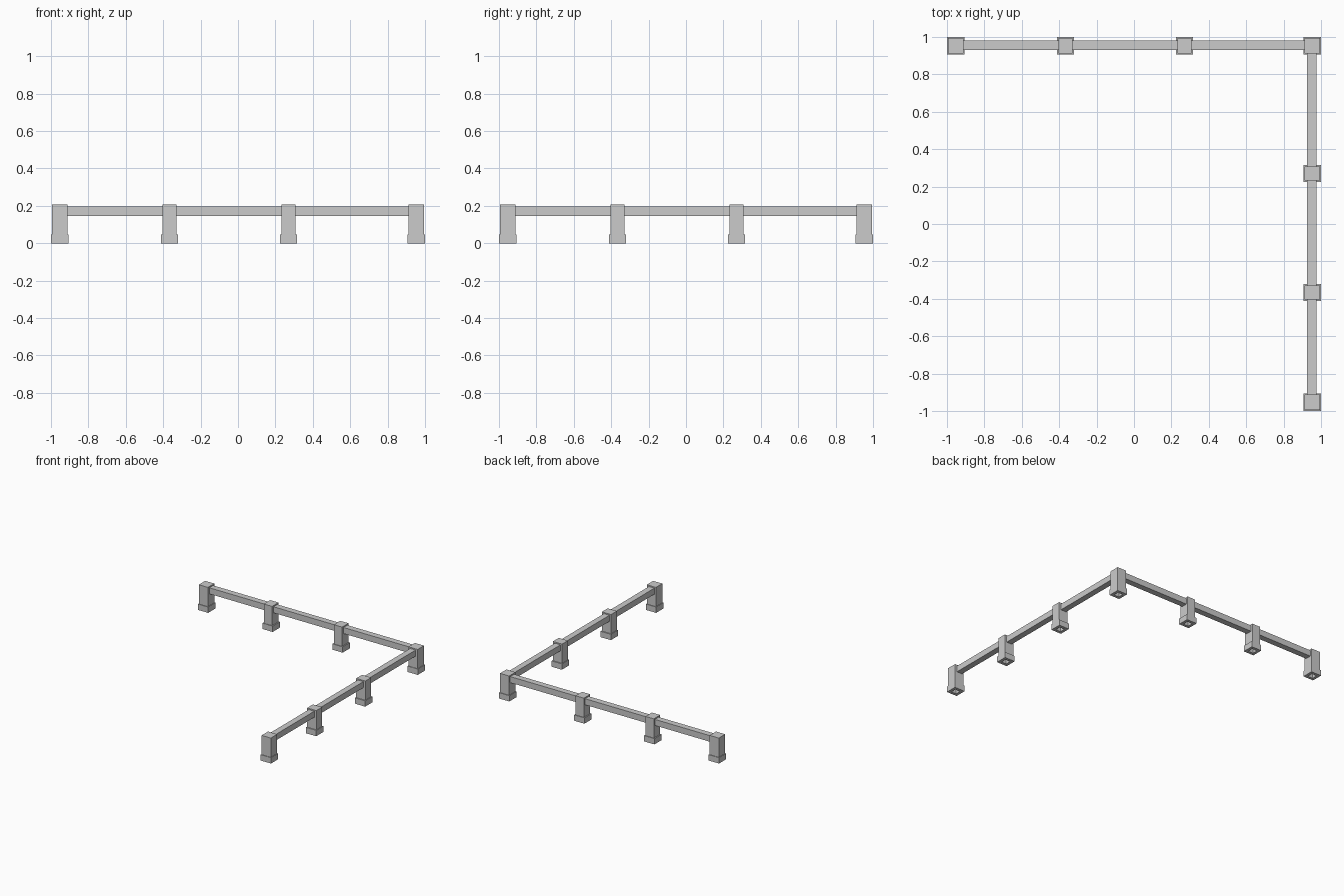
import bpy, bmesh
from mathutils import Matrix, Vector

if "Cube" in bpy.data.objects:
    bpy.data.objects.remove(bpy.data.objects["Cube"])

STOPS = [-0.953, -0.366, 0.27, 0.953]   # post centres along each run
EDGE = 0.953                            # distance of each run from the centre
BASE_W, BASE_H, TOP = 0.093, 0.048, 0.206


def finish(name, bm):
    bmesh.ops.recalc_face_normals(bm, faces=bm.faces)
    mesh = bpy.data.meshes.new(name)
    bm.to_mesh(mesh)
    bm.free()
    obj = bpy.data.objects.new(name, mesh)
    bpy.context.collection.objects.link(obj)
    return obj


def post(name, x, y, wx, wy):
    """Stepped square post lofted from rings, with a recess under the foot."""
    rings = [(0.046, 0.046, BASE_H), (0.046, 0.046, 0), (BASE_W, BASE_W, 0),
             (BASE_W, BASE_W, BASE_H), (wx, wy, BASE_H), (wx, wy, TOP)]
    bm = bmesh.new()
    loops = [[bm.verts.new((x + sx * a / 2, y + sy * b / 2, z))
              for sx, sy in ((-1, -1), (1, -1), (1, 1), (-1, 1))]
             for a, b, z in rings]
    for low, high in zip(loops, loops[1:]):
        for i in range(4):
            j = (i + 1) % 4
            bm.faces.new((low[i], low[j], high[j], high[i]))
    bm.faces.new(loops[0])
    bm.faces.new(loops[-1])
    return finish(name, bm)


def rail(name, centre, size):
    bm = bmesh.new()
    bmesh.ops.create_cube(bm, size=1, matrix=Matrix.Translation(Vector(centre))
                          @ Matrix.Diagonal((*size, 1)))
    return finish(name, bm)


# Posts: square at the ends and corner, slightly slimmer along the run between
for i, s in enumerate(STOPS):
    along = 0.083 if i in (0, 3) else 0.075
    post(f"back_post_{i + 1}", s, EDGE, along, 0.083)
    if i < 3:
        post(f"side_post_{i + 1}", EDGE, s, 0.083, along)

# Rails spanning between neighbouring posts
for i, (a, b) in enumerate(zip(STOPS, STOPS[1:])):
    mid, length = (a + b) / 2, b - a - 0.07
    rail(f"back_rail_{i + 1}", (mid, EDGE + 0.002, 0.171), (length, 0.05, 0.05))
    rail(f"side_rail_{i + 1}", (EDGE - 0.002, mid, 0.171), (0.05, length, 0.05))
